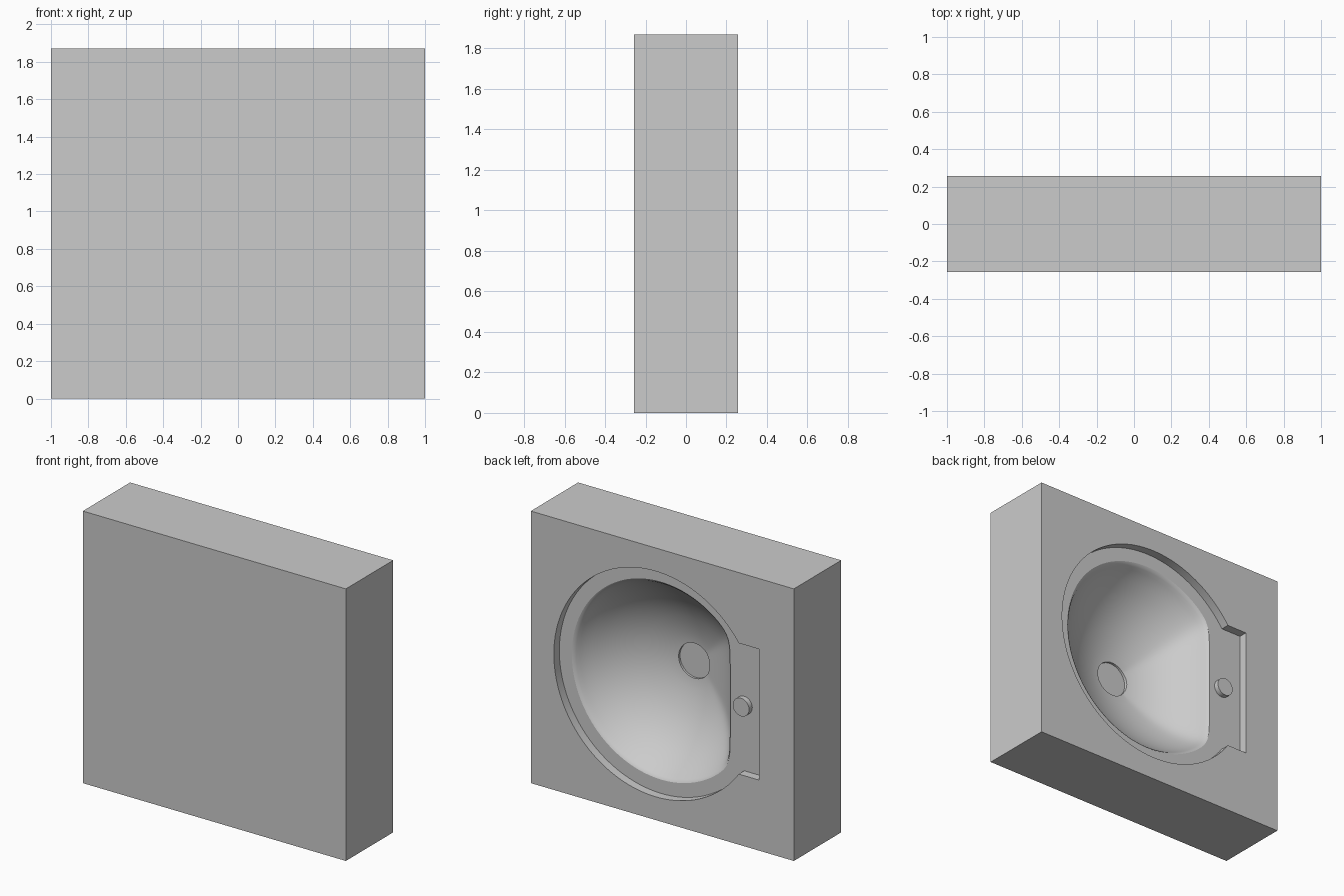
import bpy, bmesh, math

old = bpy.data.objects.get("Cube")
if old:
    bpy.data.objects.remove(old, do_unlink=True)

grey = bpy.data.materials.new("plain_grey")
grey.use_nodes = True
grey.diffuse_color = (0.6, 0.6, 0.6, 1)
grey.node_tree.nodes["Principled BSDF"].inputs["Base Color"].default_value = (0.6, 0.6, 0.6, 1)

# Shared sizes
BACK = 0.257             # y of the face that holds the basin
HEIGHT = 1.87
CX, CZ = 0.05, HEIGHT / 2  # basin centre
RIM_R, RIM_DEPTH = 0.775, 0.06
BOWL_R, BOWL_DEPTH = 0.68, 0.365
CHORD = 0.525            # distance from basin centre to the straight side
SEGS = 128


def loft(name, rings):
    """Closed solid through rings of points, capped at both ends."""
    bm = bmesh.new()
    loops = [[bm.verts.new(p) for p in ring] for ring in rings]
    n = len(loops[0])
    for a, b in zip(loops, loops[1:]):
        for i in range(n):
            bm.faces.new((a[i], a[(i + 1) % n], b[(i + 1) % n], b[i]))
    bm.faces.new(loops[0])
    bm.faces.new(loops[-1])
    bmesh.ops.recalc_face_normals(bm, faces=bm.faces)
    mesh = bpy.data.meshes.new(name)
    bm.to_mesh(mesh)
    bm.free()
    obj = bpy.data.objects.new(name, mesh)
    bpy.context.collection.objects.link(obj)
    mesh.materials.append(grey)
    return obj


def prism(name, outline, depth_a, depth_b):
    """Extrude an x-z outline between two depths below the back face."""
    return loft(name, [[(x, BACK - d, z) for x, z in outline] for d in (depth_a, depth_b)])


def circle(x, z, r, n=48):
    return [(x + r * math.cos(math.tau * i / n), z + r * math.sin(math.tau * i / n))
            for i in range(n)]


def select(obj):
    bpy.ops.object.select_all(action='DESELECT')
    obj.select_set(True)
    bpy.context.view_layer.objects.active = obj


def cut(target, cutter):
    cutter.hide_render = True
    mod = target.modifiers.new("cut", 'BOOLEAN')
    mod.operation = 'DIFFERENCE'
    mod.solver = 'EXACT'
    mod.object = cutter
    select(target)
    bpy.ops.object.modifier_apply(modifier=mod.name)
    bpy.data.objects.remove(cutter, do_unlink=True)


# Solid block
block = prism("basin_block", [(-1, 0), (1, 0), (1, HEIGHT), (-1, HEIGHT)], 0, 2 * BACK)

# Rim recess: circle joined to a rectangular tap ledge
half = 0.45
start = math.pi - math.asin(half / RIM_R)
outline = [(CX + RIM_R * math.cos(a), CZ + RIM_R * math.sin(a))
           for a in (-start + 2 * start * i / SEGS for i in range(SEGS + 1))]
outline += [(-0.734, CZ + half), (-0.734, CZ - half)]
cut(block, prism("rim_cutter", outline, -0.05, RIM_DEPTH))


# Bowl: round edge with one straight side, flowing to the drain
def edge_radius(a, p=24):
    c = -math.cos(a)
    inv = BOWL_R ** -p
    if c > 0.01:
        inv += (CHORD / c) ** -p
    return inv ** (-1 / p)


profile = [(1, -0.08), (1, 0), (0.985, 0.016), (0.97, 0.05), (0.95, 0.11), (0.92, 0.19),
           (0.88, 0.28), (0.82, 0.40), (0.75, 0.52), (0.67, 0.63), (0.58, 0.735),
           (0.48, 0.825), (0.38, 0.895), (0.28, 0.95), (0.18, 0.985), (0.05, 1)]
rings = []
for t, f in profile:
    ring = []
    for i in range(SEGS):
        a = math.tau * i / SEGS
        r = t * edge_radius(a)
        ring.append((CX + r * math.cos(a), BACK - RIM_DEPTH - f * BOWL_DEPTH,
                     CZ + r * math.sin(a)))
    rings.append(ring)
cut(block, loft("bowl_cutter", rings))

# Shallow drain seat
deep = RIM_DEPTH + BOWL_DEPTH
cut(block, prism("drain_cutter", circle(CX, CZ, 0.12), deep - 0.05, deep + 0.01))

# Raised round tap boss on the ledge
boss = prism("tap_boss", circle(-0.58, CZ, 0.062), RIM_DEPTH - 0.035, RIM_DEPTH + 0.01)

for obj in (block, boss):
    select(obj)
    bpy.ops.object.shade_smooth_by_angle(angle=math.radians(25))
